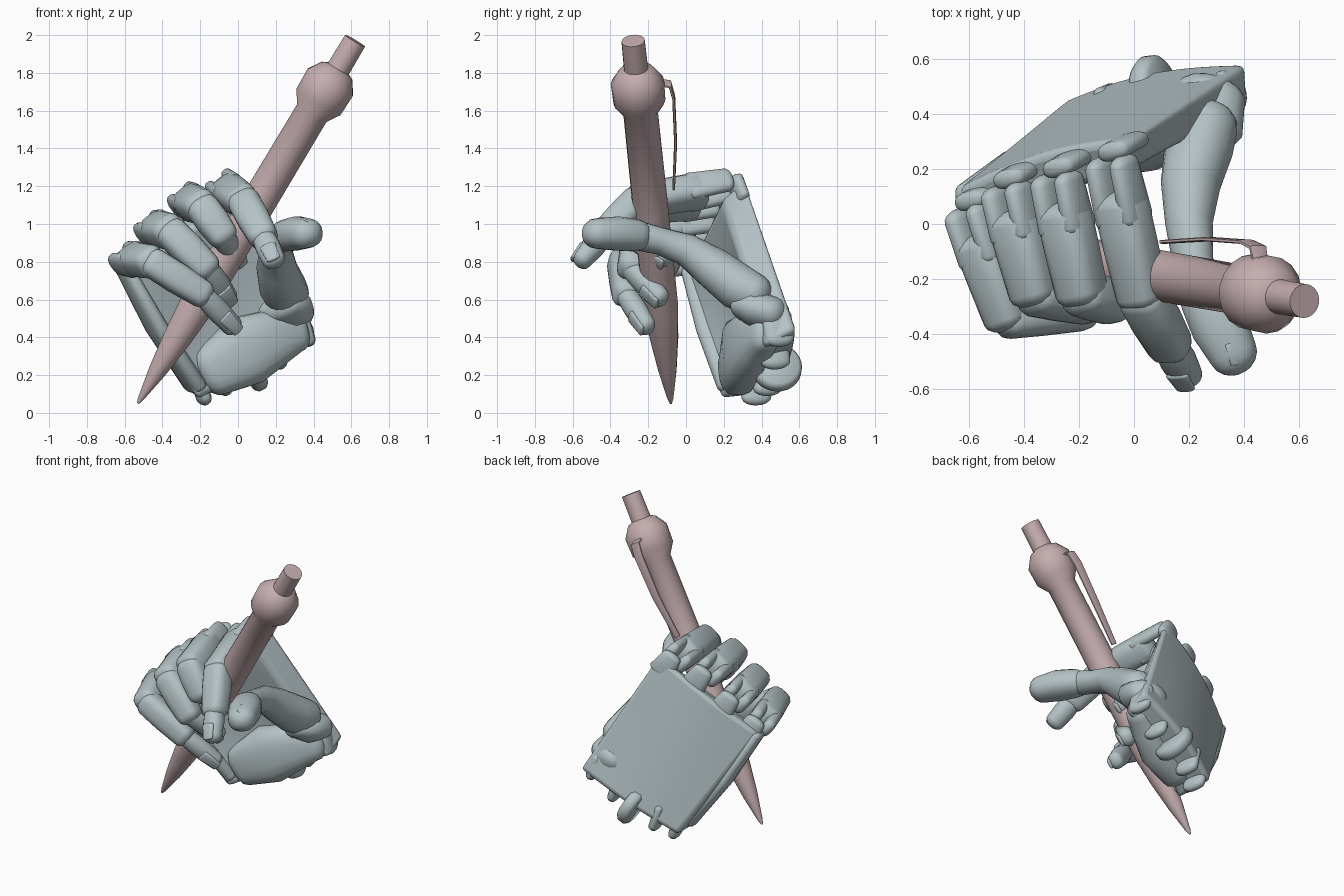
import bpy, bmesh, math
from mathutils import Vector as V

if "Cube" in bpy.data.objects:
    bpy.data.objects.remove(bpy.data.objects["Cube"])

def material(name, col):
    m = bpy.data.materials.new(name)
    m.diffuse_color = (*col, 1)
    m.use_nodes = True
    m.node_tree.nodes["Principled BSDF"].inputs["Base Color"].default_value = m.diffuse_color
    return m

GREY = material("hand_grey", (0.46, 0.54, 0.56))
PINK = material("pen_pink", (0.56, 0.42, 0.43))
ACROSS = V((0.75, 0.2, 0.6)).normalized()      # knuckle line direction

def finish(bm, name, mat, angle=50):
    bmesh.ops.recalc_face_normals(bm, faces=bm.faces)
    me = bpy.data.meshes.new(name)
    bm.to_mesh(me)
    bm.free()
    ob = bpy.data.objects.new(name, me)
    bpy.context.collection.objects.link(ob)
    me.materials.append(mat)
    bpy.ops.object.select_all(action='DESELECT')
    ob.select_set(True)
    bpy.context.view_layer.objects.active = ob
    bpy.ops.object.shade_smooth_by_angle(angle=math.radians(angle))
    return ob

def loft(name, pts, radii, mat=GREY, across=ACROSS, power=2.6, n=20, cap=0.8):
    """Skin rounded-box rings (half width, half height) along a path, with domed ends."""
    pts = [V(p) for p in pts]
    rings = []
    d0 = (pts[1] - pts[0]).normalized()
    d1 = (pts[-1] - pts[-2]).normalized()
    caps = [(math.cos(a), math.sin(a)) for a in (0.4, 0.8, 1.15, 1.4)] if cap else []
    for s, o in reversed(caps):
        rings.append((pts[0] - d0 * o * cap * min(radii[0]), d0, radii[0], s))
    for i, p in enumerate(pts):
        d = (pts[min(i + 1, len(pts) - 1)] - pts[max(i - 1, 0)]).normalized()
        rings.append((p, d, radii[i], 1))
    for s, o in caps:
        rings.append((pts[-1] + d1 * o * cap * min(radii[-1]), d1, radii[-1], s))
    bm = bmesh.new()
    prev = None
    for p, d, (w, h), s in rings:
        x = (across - d * across.dot(d)).normalized()
        y = d.cross(x)
        ring = []
        for k in range(n):
            c, q = math.cos(2 * math.pi * k / n), math.sin(2 * math.pi * k / n)
            f = s * (abs(c) ** power + abs(q) ** power) ** (-1 / power)
            ring.append(bm.verts.new(p + x * (c * w * f) + y * (q * h * f)))
        if prev:
            for k in range(n):
                bm.faces.new((prev[k], prev[(k + 1) % n], ring[(k + 1) % n], ring[k]))
        else:
            bm.faces.new(ring[::-1])
        prev = ring
    bm.faces.new(prev)
    return finish(bm, name, mat)

# palm: bilinear back and front skins with bulges, joined at the rim
BACK = [V(p) for p in ((0.0, 0.31, 1.24), (-0.65, 0.12, 0.79), (-0.25, 0.45, 0.10), (0.41, 0.585, 0.44))]
FRONT = [V(p) for p in ((-0.02, 0.19, 1.13), (-0.59, 0.0, 0.75), (-0.21, 0.18, 0.07), (0.42, 0.42, 0.36))]

def patch(c, u, v):      # u knuckle to wrist, v index to little-finger side
    return (c[0] * (1 - v) + c[1] * v) * (1 - u) + (c[3] * (1 - v) + c[2] * v) * u

N = 12
OUT = V((-0.38, 0.92, 0.08))
bm = bmesh.new()
grid = {}
for side, c in enumerate((BACK, FRONT)):
    for i in range(N + 1):
        for j in range(N + 1):
            u, v = i / N, j / N
            arch = math.sin(math.pi * v) * (0.04 if side == 0 else 0.07 * math.sin(math.pi * u * 0.8))
            grid[side, i, j] = bm.verts.new(patch(c, u, v) + OUT * arch)
    for i in range(N):
        for j in range(N):
            bm.faces.new([grid[side, a, b] for a, b in ((i, j), (i + 1, j), (i + 1, j + 1), (i, j + 1))])
rim = [(0, k) for k in range(N)] + [(k, N) for k in range(N)] + \
      [(N, N - k) for k in range(N)] + [(N - k, 0) for k in range(N)]
for a, b in zip(rim, rim[1:] + rim[:1]):
    bm.faces.new((grid[0, *a], grid[0, *b], grid[1, *b], grid[1, *a]))
palm = finish(bm, "palm_shell", GREY)
bev = palm.modifiers.new("rounded_rim", 'BEVEL')
bev.width, bev.segments, bev.angle_limit = 0.03, 3, math.radians(40)

# rounded shell along the outer palm side, and the heel pad
loft("palm_outer_side", [(-0.6, 0.06, 0.76), (-0.43, 0.16, 0.45), (-0.23, 0.27, 0.15)],
     [(0.04, 0.09), (0.05, 0.11), (0.05, 0.11)])
loft("palm_heel", [(0.31, 0.42, 0.42), (0.20, 0.37, 0.40), (0.04, 0.30, 0.33), (-0.14, 0.27, 0.22)],
     [(0.10, 0.08), (0.15, 0.1), (0.19, 0.11), (0.14, 0.10)], across=V((-0.3, -0.05, 0.9)), power=2.8)

# fingers: knuckle, middle joint, end joint, tip
FINGERS = {
    "index": ((-0.08, 0.21, 1.20), (0.03, -0.26, 1.12), (0.13, -0.44, 0.94), (0.19, -0.55, 0.81)),
    "middle": ((-0.28, 0.15, 1.13), (-0.19, -0.25, 1.09), (-0.08, -0.29, 0.94), (-0.01, -0.12, 0.82)),
    "ring": ((-0.46, 0.11, 0.98), (-0.36, -0.25, 0.96), (-0.17, -0.29, 0.77), (-0.06, -0.14, 0.61)),
    "little": ((-0.60, 0.03, 0.82), (-0.46, -0.34, 0.80), (-0.19, -0.32, 0.63), (-0.03, -0.21, 0.46)),
}
DOWN_BACK = V((0.47, 0.26, -0.85)).normalized()
for name, joints in FINGERS.items():
    k, p, e, t = map(V, joints)
    r = 0.08 if name == "little" else 0.086
    d = (p - k).normalized()
    wide = (ACROSS - d * ACROSS.dot(d)).normalized()
    loft(name + "_first_segment", [k.lerp(p, 0.3), k.lerp(p, 0.6), p],
         [(r * 1.08, r), (r * 1.08, r * 0.97), (r, r)], power=3.2, cap=0.6)
    for s in (-1, 1):                       # fork around the knuckle
        o = wide * s * r * 0.64
        loft(name + "_knuckle_fork", [k + o, k.lerp(p, 0.4) + o], [(0.037, r * 0.8), (0.037, r * 0.95)], cap=1)
    back = k + V((0.005, 0.055, 0.025))     # lobe of the back plate reaching the knuckle
    loft(name + "_back_lobe", [back, back + DOWN_BACK * 0.12], [(0.065, 0.035), (0.085, 0.035)])
    loft(name + "_second_segment", [p.lerp(e, 0.05), p.lerp(e, 0.5), e],
         [(r, r * 0.95), (r * 1.02, r * 0.92), (r * 0.92, r * 0.85)], power=3)
    loft(name + "_end_segment", [e, e.lerp(t, 0.5), t],
         [(r * 0.7, r * 0.7), (r * 0.78, r * 0.72), (r * 0.7, r * 0.6)], power=2.2)
    td = (t - e).normalized()               # nail on the outer face
    up = td.cross((ACROSS - td * ACROSS.dot(td)).normalized())
    up *= 1 if up.y < 0 else -1
    loft(name + "_nail", [e.lerp(t, 0.65) + up * r * 0.6, t + td * 0.025 + up * r * 0.5],
         [(r * 0.5, 0.014), (r * 0.42, 0.012)])

# thumb: shaft, tip and socket collar
loft("thumb_base", [(0.26, 0.36, 0.62), (0.235, 0.27, 0.67), (0.205, 0.14, 0.77), (0.20, 0.0, 0.865),
                    (0.215, -0.14, 0.91), (0.25, -0.26, 0.94)],
     [(0.12, 0.11), (0.125, 0.12), (0.105, 0.11), (0.085, 0.085), (0.075, 0.07), (0.08, 0.075)],
     across=V((0.8, 0.1, 0.6)), power=2.1)
loft("thumb_end", [(0.26, -0.27, 0.94), (0.31, -0.37, 0.95), (0.36, -0.47, 0.95)],
     [(0.095, 0.085), (0.105, 0.09), (0.09, 0.08)], across=V((0.8, 0.4, 0.1)), power=2.3, cap=1)
loft("thumb_nail", [(0.375, -0.43, 1.01), (0.39, -0.5, 1.0)], [(0.05, 0.012), (0.045, 0.012)],
     across=V((0.8, 0.4, -0.4)))
loft("thumb_socket", [(0.28, 0.47, 0.52), (0.25, 0.38, 0.54), (0.21, 0.32, 0.55)],
     [(0.13, 0.09), (0.16, 0.1), (0.14, 0.07)], across=V((0.9, 0.2, 0.1)), power=2.2)

# wrist tabs hanging from the heel, and one large disc
for c in ((-0.19, 0.37, 0.11), (-0.08, 0.43, 0.16), (0.21, 0.47, 0.30), (0.36, 0.49, 0.42)):
    c = V(c)
    down = V((0.25, 0.1, -0.85)).normalized()
    loft("wrist_tab", [c - down * 0.1, c + down * 0.03], [(0.035, 0.08)] * 2, across=V((0.85, 0.2, 0.45)), cap=1.2)
axis = V((0.85, 0.1, 0.45)).normalized()
c = V((0.07, 0.48, 0.24))
loft("wrist_disc", [c + axis * o for o in (-0.04, -0.02, 0.02, 0.04)], [(r, r) for r in (0.115, 0.133, 0.133, 0.115)],
     across=V((0, 1, 0)), power=2, n=28, cap=0)

# pen: lathe-like profile along its axis
TIP, END = V((-0.53, -0.08, 0.05)), V((0.62, -0.28, 1.97))
pen_dir = (END - TIP).normalized()
PROFILE = ((0, 0.006), (0.03, 0.016), (0.2, 0.048), (0.4, 0.075), (0.6, 0.092), (1.2, 0.094), (1.80, 0.092),
           (1.87, 0.138), (1.99, 0.142), (2.06, 0.095), (2.075, 0.064), (2.247, 0.062))
loft("pen_body", [TIP + pen_dir * t for t, r in PROFILE], [(r, r) for t, r in PROFILE],
     mat=PINK, across=V((0, 1, 0)), power=2, n=18, cap=0)
# pen clip
loft("pen_clip", [(0.46, -0.14, 1.75), (0.45, -0.085, 1.74), (0.41, -0.065, 1.67), (0.27, -0.055, 1.43), (0.11, -0.065, 1.19)],
     [(0.03, 0.01), (0.035, 0.009), (0.035, 0.008), (0.03, 0.008), (0.022, 0.007)],
     mat=PINK, across=V((0.85, 0, -0.5)), power=4, n=12, cap=0)
